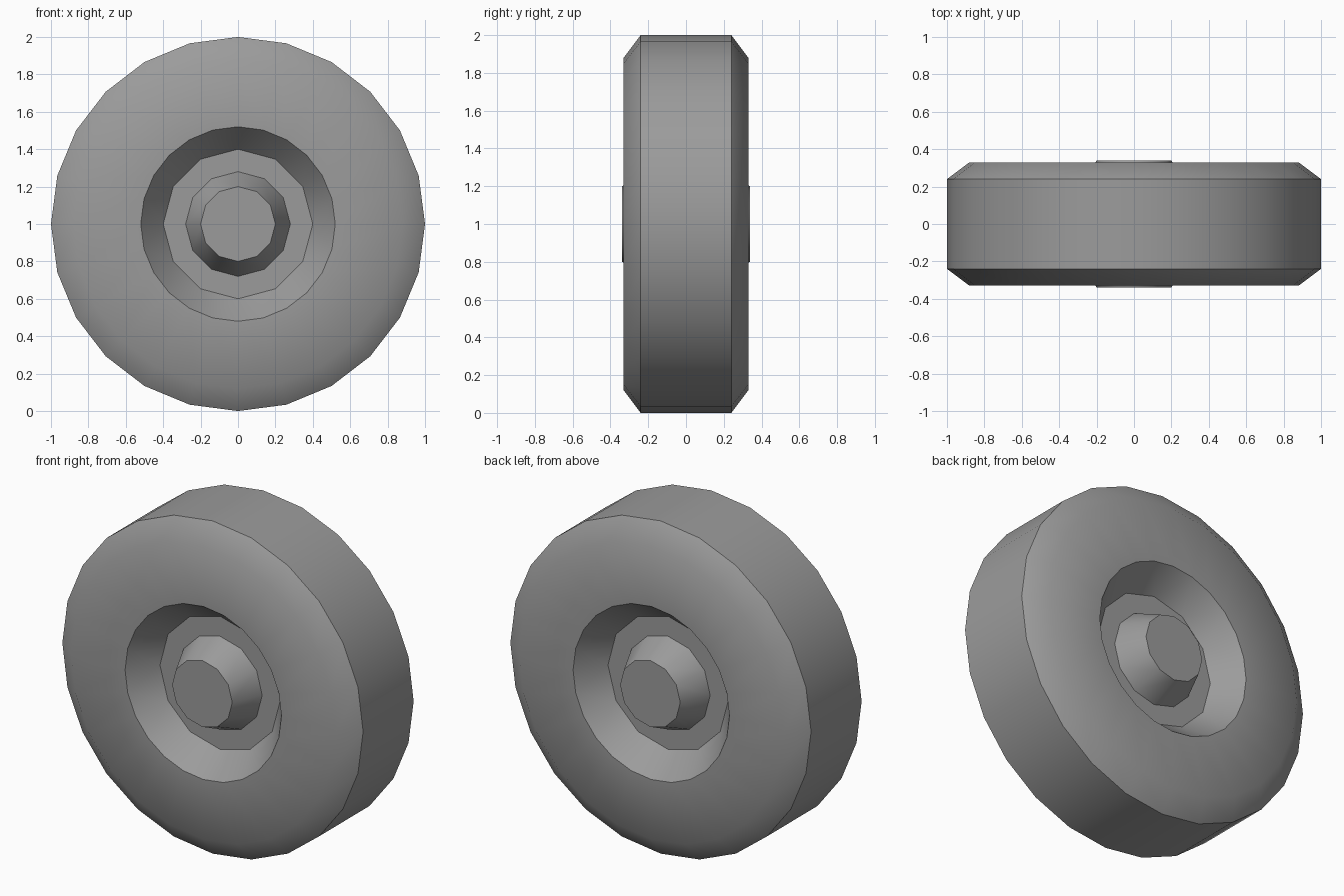
import bpy
import bmesh
import math

if "Cube" in bpy.data.objects:
    bpy.data.objects.remove(bpy.data.objects["Cube"])

grey = bpy.data.materials.new("Grey")
grey.use_nodes = True
colour = (0.33, 0.33, 0.33, 1)
grey.diffuse_color = colour
grey.node_tree.nodes["Principled BSDF"].inputs["Base Color"].default_value = colour


def make_ring(bm, radius, y, sides):
    """Circle of vertices around the axle, starting at the top."""
    angles = [math.tau * i / sides for i in range(sides)]
    return [bm.verts.new((radius * math.sin(a), y, 1 + radius * math.cos(a))) for a in angles]


def bridge(bm, outer, inner):
    """Join two rings; the outer one may have twice as many sides."""
    n = len(inner)
    for i in range(n):
        a, b = inner[i], inner[(i + 1) % n]
        if len(outer) == n:
            bm.faces.new((outer[i], a, b, outer[(i + 1) % n]))
        else:
            left, middle, right = (outer[(2 * i + k) % len(outer)] for k in range(3))
            bm.faces.new((left, a, middle))
            bm.faces.new((middle, a, b))
            bm.faces.new((middle, b, right))


def turned_part(name, profile, cap=False, mirror=False):
    """Part built from (radius, y, sides) rings, listed from back to front or outside in."""
    bm = bmesh.new()
    rings = [make_ring(bm, *point) for point in profile]
    for first, second in zip(rings, rings[1:]):
        bridge(bm, first, second)
    if cap:
        bm.faces.new(reversed(rings[-1]))
    mesh = bpy.data.meshes.new(name)
    bm.to_mesh(mesh)
    bm.free()
    mesh.materials.append(grey)
    part = bpy.data.objects.new(name, mesh)
    bpy.context.collection.objects.link(part)
    bpy.ops.object.select_all(action="DESELECT")
    part.select_set(True)
    bpy.context.view_layer.objects.active = part
    bpy.ops.object.shade_smooth_by_angle(angle=math.radians(45))
    if mirror:
        modifier = part.modifiers.new("Both sides", "MIRROR")
        modifier.use_axis = (False, True, False)
    return part


# Tyre with chamfered shoulders
side = [(0.52, 0.33), (0.88, 0.33), (1.0, 0.24)]
tyre_profile = [(r, y, 24) for r, y in side] + [(r, -y, 24) for r, y in reversed(side)]
turned_part("tyre", tyre_profile)

# Sunken rim: sloping wall and flat floor
turned_part("rim", [(0.52, -0.33, 24), (0.4, -0.17, 12), (0.28, -0.17, 12)], mirror=True)

# Tapered hub with a flat cap
turned_part("hub", [(0.28, -0.17, 12), (0.2, -0.34, 12)], cap=True, mirror=True)
